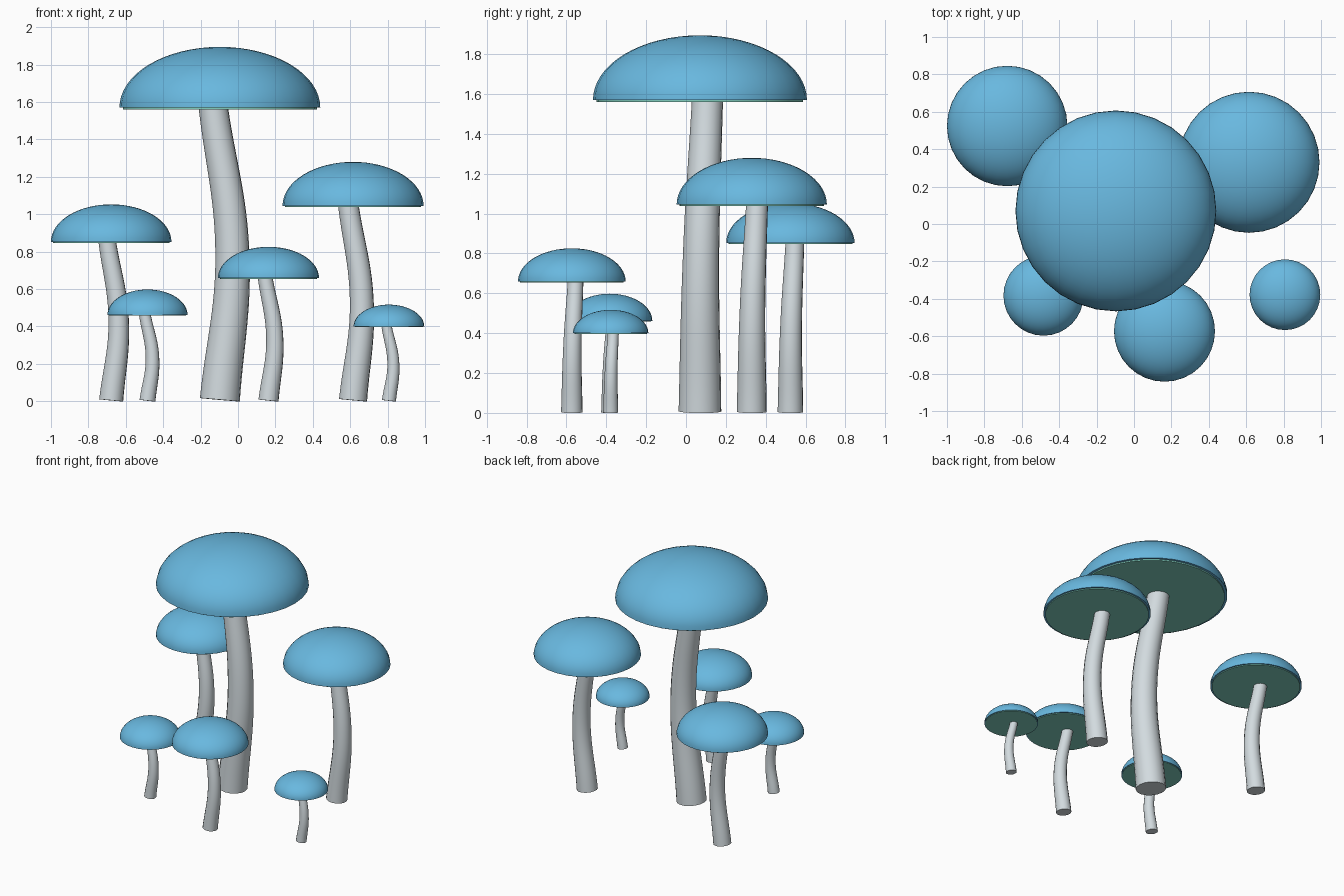
import bpy
import bmesh
import math

cube = bpy.data.objects.get("Cube")
if cube:
    bpy.data.objects.remove(cube, do_unlink=True)


def make_material(name, rgb):
    mat = bpy.data.materials.new(name)
    mat.use_nodes = True
    color = (*rgb, 1.0)
    mat.diffuse_color = color
    mat.node_tree.nodes["Principled BSDF"].inputs["Base Color"].default_value = color
    return mat


BLUE = make_material("sky blue", (0.14, 0.48, 0.74))
GREY = make_material("pale grey", (0.65, 0.71, 0.74))
GREEN = make_material("sea green", (0.22, 0.62, 0.52))


def smooth(obj, angle):
    bpy.ops.object.select_all(action="DESELECT")
    bpy.context.view_layer.objects.active = obj
    obj.select_set(True)
    bpy.ops.object.shade_smooth_by_angle(angle=math.radians(angle))


def add_mesh(name, bm, mat, location):
    mesh = bpy.data.meshes.new(name)
    bm.to_mesh(mesh)
    bm.free()
    mesh.materials.append(mat)
    obj = bpy.data.objects.new(name, mesh)
    obj.location = location
    bpy.context.collection.objects.link(obj)
    smooth(obj, 40)
    return obj


def add_cap(name, x, y, rim, radius, height):
    # Upper half of a flattened sphere, closed underneath
    bm = bmesh.new()
    bmesh.ops.create_uvsphere(bm, u_segments=32, v_segments=32, radius=1)
    cut = bmesh.ops.bisect_plane(bm, geom=bm.verts[:] + bm.edges[:] + bm.faces[:],
                                 dist=1e-4, plane_co=(0, 0, 0), plane_no=(0, 0, 1),
                                 clear_inner=True)
    edges = [e for e in cut["geom_cut"] if isinstance(e, bmesh.types.BMEdge)]
    bmesh.ops.edgeloop_fill(bm, edges=edges)
    bmesh.ops.scale(bm, vec=(radius, radius, height), verts=bm.verts)
    bmesh.ops.recalc_face_normals(bm, faces=bm.faces)
    add_mesh(name + "_cap", bm, BLUE, (x, y, rim))


def add_gills(name, x, y, rim, radius):
    # Thin disc set just below the cap
    thick = 0.018 * radius
    bm = bmesh.new()
    bmesh.ops.create_cone(bm, cap_ends=True, segments=32, radius1=radius * 0.965,
                          radius2=radius * 0.965, depth=thick)
    add_mesh(name + "_gills", bm, GREEN, (x, y, rim - thick / 2))


def add_stem(name, x, y, rim, radius):
    # Tapered tube swept along a gently bent path
    base = 0.2 * radius
    path = [(0, 0, 0.015 * radius, 1.0),
            (0.125, 0.01, rim * 0.5, 0.85),
            (-0.065, 0.07, rim, 0.73)]
    curve = bpy.data.curves.new(name + "_stem", "CURVE")
    curve.dimensions = "3D"
    curve.bevel_depth = base
    curve.bevel_resolution = 6
    curve.resolution_u = 12
    curve.use_fill_caps = True
    spline = curve.splines.new("BEZIER")
    spline.bezier_points.add(len(path) - 1)
    for point, (px, py, z, scale) in zip(spline.bezier_points, path):
        point.co = (x + px * radius, y + py * radius, z)
        point.radius = scale
        point.handle_left_type = point.handle_right_type = "AUTO"
    curve.materials.append(GREY)
    obj = bpy.data.objects.new(name + "_stem", curve)
    bpy.context.collection.objects.link(obj)
    bpy.ops.object.select_all(action="DESELECT")
    bpy.context.view_layer.objects.active = obj
    obj.select_set(True)
    bpy.ops.object.convert(target="MESH")
    smooth(bpy.context.view_layer.objects.active, 40)


# Each mushroom: name, x, y, rim height, cap radius, cap top
MUSHROOMS = [
    ("tall_mushroom", -0.097, 0.07, 1.57, 0.537, 1.895),
    ("right_back_mushroom", 0.615, 0.33, 1.045, 0.377, 1.28),
    ("left_back_mushroom", -0.678, 0.524, 0.853, 0.322, 1.053),
    ("middle_front_mushroom", 0.163, -0.573, 0.66, 0.27, 0.826),
    ("left_front_mushroom", -0.484, -0.383, 0.462, 0.214, 0.598),
    ("right_front_mushroom", 0.807, -0.378, 0.4, 0.189, 0.517),
]

for name, x, y, rim, radius, top in MUSHROOMS:
    add_cap(name, x, y, rim, radius, top - rim)
    add_gills(name, x, y, rim, radius)
    add_stem(name, x, y, rim, radius)
